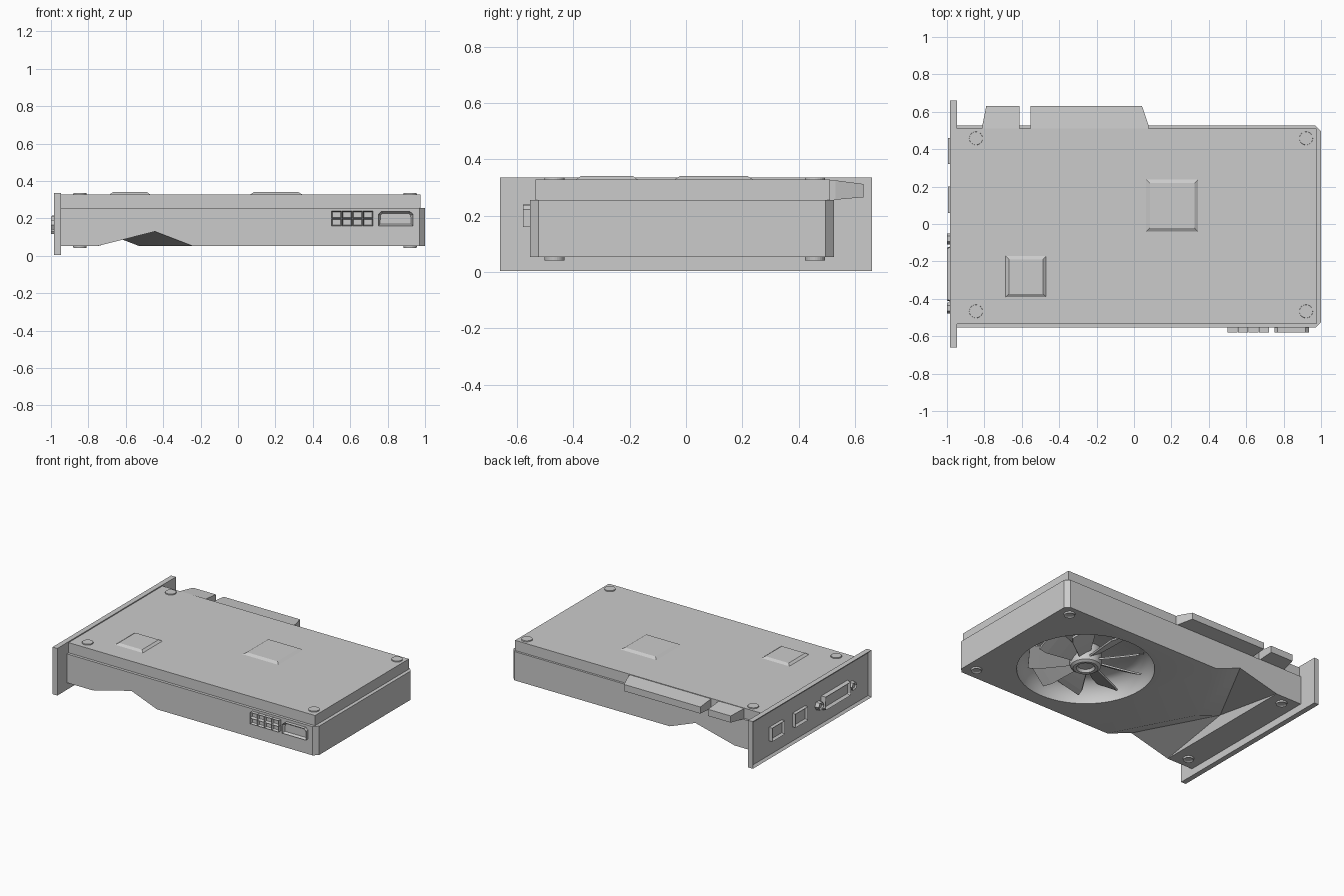
import bpy, bmesh
from math import cos, sin, pi, radians
from mathutils import Vector

if "Cube" in bpy.data.objects:
    bpy.data.objects.remove(bpy.data.objects["Cube"])

CY = -0.015                      # y middle of the card body
FAN = (0.39, CY)                 # fan centre


def finish(name, bm, smooth=False):
    bmesh.ops.recalc_face_normals(bm, faces=bm.faces)
    me = bpy.data.meshes.new(name)
    bm.to_mesh(me)
    bm.free()
    ob = bpy.data.objects.new(name, me)
    bpy.context.collection.objects.link(ob)
    if smooth:
        bpy.context.view_layer.objects.active = ob
        bpy.ops.object.select_all(action='DESELECT')
        ob.select_set(True)
        bpy.ops.object.shade_smooth_by_angle(angle=radians(35))
    return ob


def prism(name, pts, a, b, axis='z', shrink=1.0, recess=None, reshape=None):
    """Extrude a 2D outline along an axis from a to b; optionally shrink and recess the end at b."""
    put = {'x': lambda u, v, w: (w, u, v), 'y': lambda u, v, w: (u, w, v),
           'z': lambda u, v, w: (u, v, w)}[axis]
    cu = sum(p[0] for p in pts) / len(pts)
    cv = sum(p[1] for p in pts) / len(pts)
    bm = bmesh.new()
    lo = [bm.verts.new(put(u, v, a)) for u, v in pts]
    hi = [bm.verts.new(put(cu + (u - cu) * shrink, cv + (v - cv) * shrink, b)) for u, v in pts]
    n = len(pts)
    bm.faces.new(lo)
    cap = bm.faces.new(hi)
    for i in range(n):
        bm.faces.new((lo[i], lo[(i + 1) % n], hi[(i + 1) % n], hi[i]))
    bmesh.ops.recalc_face_normals(bm, faces=bm.faces)
    if recess:
        bmesh.ops.inset_region(bm, faces=[cap], thickness=recess[0])
        d = Vector(put(0, 0, recess[1] * (1 if b > a else -1)))
        for v in cap.verts:
            v.co -= d
    if reshape:
        for v in bm.verts:
            reshape(v.co)
    return finish(name, bm)


def rect(u0, u1, v0, v1):
    return [(u0, v0), (u1, v0), (u1, v1), (u0, v1)]


def circle(cu, cv, r, n):
    return [(cu + r * cos(2 * pi * i / n), cv + r * sin(2 * pi * i / n)) for i in range(n)]


def lathe(name, profile, centre, n=48):
    """Spin an (r, z) profile around a vertical axis; both profile ends lie on the axis."""
    bm = bmesh.new()
    vs = [bm.verts.new((centre[0] + r, centre[1], z)) for r, z in profile]
    es = [bm.edges.new(p) for p in zip(vs, vs[1:])]
    bmesh.ops.spin(bm, geom=vs + es, cent=(*centre, 0), axis=(0, 0, 1), angle=2 * pi, steps=n)
    bmesh.ops.remove_doubles(bm, verts=bm.verts, dist=1e-4)
    return finish(name, bm, smooth=True)


def cut(ob, cutter):
    m = ob.modifiers.new("cut", 'BOOLEAN')
    m.object, m.operation, m.solver = cutter, 'DIFFERENCE', 'EXACT'
    bpy.context.view_layer.objects.active = ob
    bpy.ops.object.modifier_apply(modifier=m.name)
    bpy.data.objects.remove(cutter)


# Cooler shroud with chamfered far corners
shroud = prism("shroud", [(-0.95, -0.554), (0.97, -0.554), (1.0, -0.524), (1.0, 0.496),
                          (0.97, 0.526), (-0.95, 0.526)], 0.053, 0.256)

# V-shaped channel across the underside
bm = bmesh.new()
h, zb, za = 0.545, 0.053, 0.13
outline = [(-0.24, CY - h), (-0.53, CY), (-0.24, CY + h), (-0.745, CY + h), (-0.745, CY - h)]
low = [bm.verts.new((x, y, -0.05)) for x, y in outline]
mid = [bm.verts.new((x, y, zb)) for x, y in outline]
apex = [bm.verts.new(p) for p in ((-0.44, CY - h, za), (-0.73, CY, za), (-0.44, CY + h, za))]
bm.faces.new(low)
for i in range(5):
    bm.faces.new((low[i], low[(i + 1) % 5], mid[(i + 1) % 5], mid[i]))
f0, fm, f1, p1, p0 = mid
a0, am, a1 = apex
for face in ((f0, fm, am, a0), (fm, f1, a1, am), (p0, a0, am), (p1, a1, am),
             (p0, p1, am), (f0, a0, p0), (f1, a1, p1)):
    bm.faces.new(face)
cut(shroud, finish("channel_cutter", bm))

# Fan well
cut(shroud, lathe("well_cutter", [(0, 0.0), (0.44, 0.0), (0.44, 0.06), (0.43, 0.10), (0.41, 0.14),
                                  (0.375, 0.175), (0.34, 0.19), (0, 0.19)], FAN, 64))
bpy.context.view_layer.objects.active = shroud
shroud.select_set(True)
bpy.ops.object.shade_smooth_by_angle(angle=radians(25))

# Fan hub with a dished cap
lathe("fan_hub", [(0, 0.085), (0.05, 0.08), (0.06, 0.062), (0.08, 0.06), (0.097, 0.072),
                  (0.102, 0.09), (0.102, 0.192), (0, 0.192)], FAN)

# Pitched fan blades
bm = bmesh.new()
pitch = radians(31)
for k in range(9):
    ang = 2 * pi * k / 9 + 0.1
    u = Vector((cos(ang), sin(ang), 0))
    t = Vector((-sin(ang), cos(ang), 0))
    chord = t * cos(pitch) + Vector((0, 0, sin(pitch)))
    normal = t * sin(pitch) - Vector((0, 0, cos(pitch)))
    rings = []
    for r, w, sweep in ((0.08, 0.04, 0), (0.2, 0.065, 0.008), (0.3, 0.085, 0.012), (0.365, 0.08, 0.01)):
        c = Vector((*FAN, 0.118)) + u * r + t * sweep
        rings.append([bm.verts.new(c + chord * w * s + normal * 0.006 * q)
                      for s, q in ((-1, -1), (1, -1), (1, 1), (-1, 1))])
    bm.faces.new(rings[0])
    bm.faces.new(rings[-1])
    for A, B in zip(rings, rings[1:]):
        for i in range(4):
            bm.faces.new((A[i], A[(i + 1) % 4], B[(i + 1) % 4], B[i]))
finish("fan_blades", bm)

# Backplate and the raised chip areas on it
prism("backplate", rect(-0.95, 0.975, -0.534, 0.511), 0.256, 0.328)
prism("small_chip", rect(-0.69, -0.465, -0.395, -0.167), 0.325, 0.34, shrink=0.81)
prism("large_chip", rect(0.06, 0.348, -0.046, 0.243), 0.325, 0.34, shrink=0.83)


# Edge connector in two tapered tabs
def thin_edge(co):
    if co.y > 0.6:
        co.z = 0.312 if co.z > 0.29 else 0.265


prism("edge_connector_short", [(-0.813, 0.5), (-0.81, 0.53), (-0.79, 0.63), (-0.613, 0.63),
                               (-0.613, 0.5)], 0.256, 0.325, reshape=thin_edge)
prism("edge_connector_long", [(-0.553, 0.5), (-0.553, 0.63), (0.043, 0.63), (0.077, 0.53),
                              (0.08, 0.5)], 0.256, 0.325, reshape=thin_edge)

# Corner screws above and below
for x in (-0.845, 0.92):
    for y in (-0.467, 0.458):
        prism("top_screw", circle(x, y, 0.037, 24), 0.32, 0.335, shrink=0.95)
        prism("bottom_screw", circle(x, y, 0.037, 24), 0.06, 0.041, shrink=0.95, recess=(0.012, 0.006))

# Mounting bracket with a recessed outer face
prism("bracket", rect(-0.66, 0.66, 0.003, 0.335), -0.947, -0.984, 'x', recess=(0.022, 0.014))

# Ports on the bracket
for y in (0.39, 0.13):
    prism("port", rect(y - 0.07, y + 0.07, 0.12, 0.215), -0.965, -0.995, 'x', recess=(0.016, 0.015))
prism("wide_port", [(-0.41, 0.115), (-0.125, 0.115), (-0.115, 0.13), (-0.12, 0.215),
                    (-0.415, 0.215), (-0.42, 0.13)], -0.965, -1.0, 'x', shrink=0.93, recess=(0.014, 0.018))
for y in (-0.08, -0.45):
    prism("port_screw", circle(y, 0.165, 0.031, 6), -0.965, -1.0, 'x', shrink=0.93, recess=(0.012, 0.01))

# Power sockets, four by two
for i in range(4):
    for j in range(2):
        x, z = 0.5 + i * 0.056, 0.16 + j * 0.041
        prism("power_socket", rect(x, x + 0.054, z, z + 0.039), -0.54, -0.579, 'y', recess=(0.007, 0.018))

# Side connector with clipped corners
prism("side_connector", [(0.75, 0.16), (0.935, 0.16), (0.935, 0.222), (0.918, 0.238), (0.767, 0.238),
                         (0.75, 0.222)], -0.54, -0.579, 'y', recess=(0.013, 0.018))
